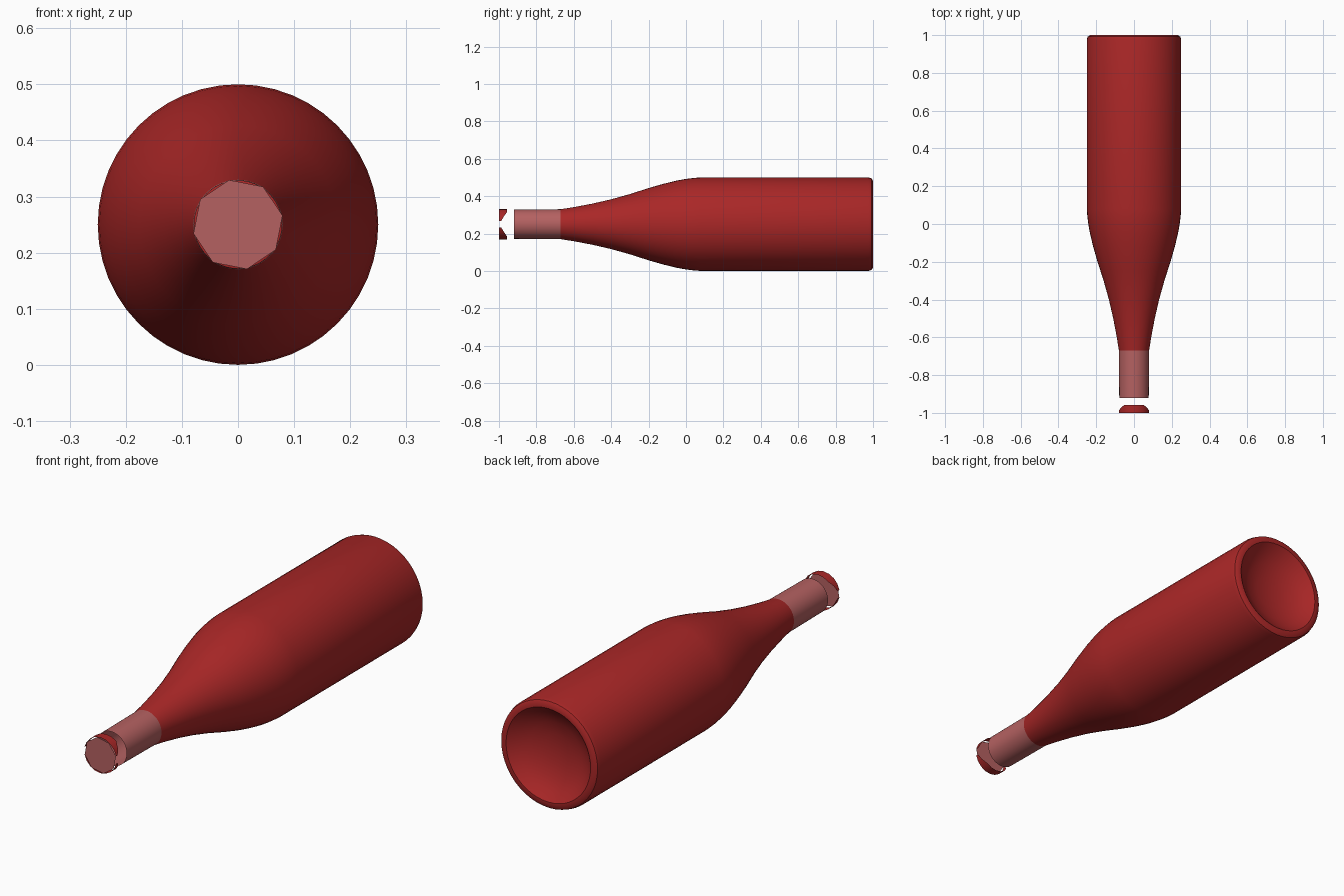
import bpy, bmesh, math

if "Cube" in bpy.data.objects:
    bpy.data.objects.remove(bpy.data.objects["Cube"])

CZ = 0.25   # height of the bottle's axis


def material(name, rgb):
    m = bpy.data.materials.new(name)
    m.diffuse_color = (*rgb, 1)
    m.use_nodes = True
    m.node_tree.nodes["Principled BSDF"].inputs["Base Color"].default_value = m.diffuse_color
    return m


glass = material("red_glass", (0.40, 0.02, 0.02))
foil = material("pale_red_foil", (0.46, 0.12, 0.12))


def finish(name, bm, mat, angle=40):
    me = bpy.data.meshes.new(name)
    bm.to_mesh(me)
    bm.free()
    me.materials.append(mat)
    ob = bpy.data.objects.new(name, me)
    bpy.context.collection.objects.link(ob)
    bpy.ops.object.select_all(action='DESELECT')
    ob.select_set(True)
    bpy.context.view_layer.objects.active = ob
    bpy.ops.object.shade_smooth_by_angle(angle=math.radians(angle))
    return ob


def lathe(name, profile, mat, sides=48):
    """Revolve (y, radius) points about the bottle's axis."""
    bm = bmesh.new()
    vs = [bm.verts.new((r, y, CZ)) for y, r in profile]
    es = [bm.edges.new(p) for p in zip(vs, vs[1:])]
    bmesh.ops.spin(bm, geom=vs + es, cent=(0, 0, CZ), axis=(0, 1, 0),
                   angle=2 * math.pi, steps=sides, use_duplicate=False)
    bmesh.ops.remove_doubles(bm, verts=bm.verts, dist=0.0005)
    bmesh.ops.recalc_face_normals(bm, faces=bm.faces)
    return finish(name, bm, mat)


# Body: tapering shoulder, straight wall, rounded heel and hollow base
lathe("bottle_body", [
    (-0.67, 0.080), (-0.60, 0.091), (-0.50, 0.110), (-0.40, 0.133),
    (-0.30, 0.161), (-0.25, 0.177), (-0.20, 0.193), (-0.12, 0.216),
    (-0.05, 0.233), (0.0, 0.242), (0.04, 0.247), (0.08, 0.25),
    (0.975, 0.25), (0.992, 0.245), (1.0, 0.232), (1.0, 0.215),
    (0.97, 0.18), (0.945, 0.13), (0.93, 0.07), (0.925, 0.0)], glass)

# Neck: open tube, stopping short of the lip
lathe("neck_sleeve", [(-0.92, 0.078), (-0.67, 0.080)], foil)

# Lip: two broken arcs, narrowing toward the gaps at the sides
bm = bmesh.new()
for start in (12, 192):
    row = []
    for i in range(9):
        a = math.radians(start + 156 * i / 8)
        depth = 0.012 + 0.03 * min(1, i / 2, (8 - i) / 2)
        x, z = 0.082 * math.cos(a), CZ + 0.082 * math.sin(a)
        row.append((bm.verts.new((x, -1, z)), bm.verts.new((x, -1 + depth, z))))
    for (a, b), (c, d) in zip(row, row[1:]):
        bm.faces.new((a, c, d, b))
finish("lip_ring", bm, glass)

# Mouth: low-sided flat disc across the tip
bm = bmesh.new()
bm.faces.new([bm.verts.new((0.081 * math.cos(i * math.tau / 8 + 0.2), -1,
                            CZ + 0.081 * math.sin(i * math.tau / 8 + 0.2)))
              for i in range(8)])
finish("mouth_disc", bm, foil)
